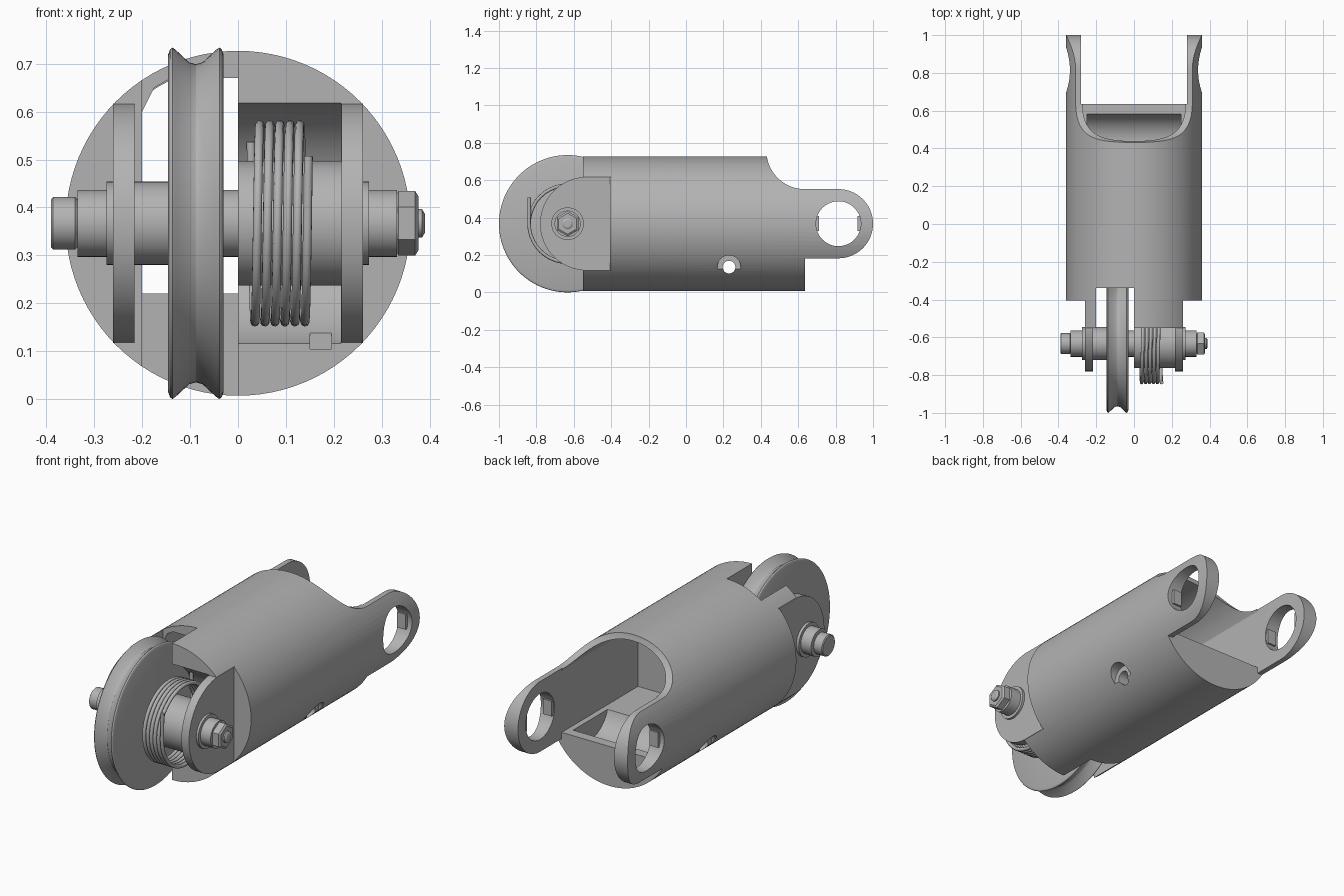
import bpy, bmesh
from math import sin, cos, pi

cube = bpy.data.objects.get("Cube")
if cube:
    bpy.data.objects.remove(cube, do_unlink=True)

ZC = 0.367          # height of the main axis
AY = -0.633         # axle position along the body
HY = 0.815          # clevis hole position along the body

metal = bpy.data.materials.new("grey metal")
metal.use_nodes = True
GREY = (0.45, 0.45, 0.45, 1)
metal.diffuse_color = GREY
metal.node_tree.nodes["Principled BSDF"].inputs["Base Color"].default_value = GREY


def add(name, bm):
    bmesh.ops.recalc_face_normals(bm, faces=bm.faces)
    mesh = bpy.data.meshes.new(name)
    bm.to_mesh(mesh)
    bm.free()
    mesh.materials.append(metal)
    ob = bpy.data.objects.new(name, mesh)
    bpy.context.collection.objects.link(ob)
    return ob


def arc(cy, cz, r, a0, a1, n):
    return [(cy + r * cos(a0 + (a1 - a0) * i / n),
             cz + r * sin(a0 + (a1 - a0) * i / n)) for i in range(n + 1)]


def circle(cy, cz, r, n=64):
    return arc(cy, cz, r, 0, 2 * pi, n)[:-1]


def prism(name, pts, lo, hi, axis="x"):
    """Extrude a (y, z) outline along x, or an (x, z) outline along y."""
    bm = bmesh.new()
    rings = []
    for t in (lo, hi):
        rings.append([bm.verts.new((t, p, z) if axis == "x" else (p, t, z))
                      for p, z in pts])
    a, b = rings
    bm.faces.new(a)
    bm.faces.new(b[::-1])
    for i in range(len(pts)):
        j = (i + 1) % len(pts)
        bm.faces.new((a[i], a[j], b[j], b[i]))
    return add(name, bm)


def box(name, x0, x1, y0, y1, z0, z1):
    return prism(name, [(y0, z0), (y1, z0), (y1, z1), (y0, z1)], x0, x1)


def lathe(name, profile, n=48):
    """Turn an (x, radius) profile about the axle."""
    bm = bmesh.new()
    rings = [[bm.verts.new((x, y, z)) for y, z in
              [(AY + r * sin(2 * pi * i / n), ZC + r * cos(2 * pi * i / n))
               for i in range(n)]] for x, r in profile]
    bm.faces.new(rings[0])
    bm.faces.new(rings[-1][::-1])
    for a, b in zip(rings, rings[1:]):
        for i in range(n):
            j = (i + 1) % n
            bm.faces.new((a[i], a[j], b[j], b[i]))
    return add(name, bm)


def boolean(ob, tool, op="DIFFERENCE"):
    mod = ob.modifiers.new("cut", "BOOLEAN")
    mod.operation, mod.solver, mod.object = op, "EXACT", tool
    dg = bpy.context.evaluated_depsgraph_get()
    mesh = bpy.data.meshes.new_from_object(ob.evaluated_get(dg))
    ob.modifiers.clear()
    ob.data = mesh
    bpy.data.objects.remove(tool, do_unlink=True)


# Body: side outline with two clevis arms, trimmed to a round bar
side = [(-0.55, -0.1), (0.635, -0.1), (0.635, ZC - 0.185)]
side += arc(HY, ZC, 0.185, -pi / 2, pi / 2, 32)
side += arc(0.635, 0.757, 0.205, -pi / 2, -pi, 20)
side += [(0.43, 0.85), (-0.55, 0.85)]
body = prism("body", side, -0.5, 0.5)
boolean(body, prism("t", circle(0, ZC, 0.36, 96), -0.8, 1.2, "y"), "INTERSECT")

# Rear cavity: round bore with flattened sides and floor
cavity = prism("t", circle(0, ZC, 0.33, 96), 0, 1.15, "y")
boolean(cavity, box("t", -0.28, 0.28, -0.1, 1.2, 0.215, 0.9), "INTERSECT")
boolean(body, cavity)
boolean(body, box("t", -0.28, 0.28, 0.635, 1.2, -0.1, 0.9))
boolean(body, prism("t", circle(0.44, 0.26, 0.15), -0.25, 0.25))

# Line passage, wheel slot and spring pocket at the front
passage = [(-0.2, 0.22), (0, 0.22), (0, 0.67), (-0.14, 0.67), (-0.175, 0.65), (-0.2, 0.6)]
boolean(body, prism("t", passage, -0.5, 0.1, "y"))
boolean(body, box("t", -0.2, 0, -0.8, -0.34, -0.2, 0.9))
boolean(body, prism("t", circle(AY, ZC, 0.265), -0.01, 0.215))
boolean(body, box("t", 0.15, 0.195, -0.7, -0.5, 0.105, 0.2))

# Mirrored cuts: front flats and clevis holes
for s in (-1, 1):
    lo, hi = sorted((s * 0.26, s * 0.5))
    boolean(body, box("t", lo, hi, -0.8, -0.405, -0.1, 0.9))
    lo, hi = sorted((s * 0.2, s * 0.5))
    boolean(body, prism("t", circle(HY, ZC, 0.12), lo, hi))
    lo, hi = sorted((s * 0.325, s * 0.5))
    boolean(body, prism("t", circle(0.23, 0.135, 0.063, 32), lo - 0.06 * (s > 0),
                        hi + 0.06 * (s < 0)))
boolean(body, prism("t", circle(0.23, 0.135, 0.034, 32), -0.5, 0.5))

parts = [body]

# Axle lugs and the small keys inside the clevis holes
lug = [(-0.4, ZC - 0.25)] + [(-0.4, ZC + 0.25)] + arc(-0.53, ZC, 0.25, pi / 2, 1.5 * pi, 40)
for side_name, s in (("right", -1), ("left", 1)):
    lo, hi = sorted((s * 0.216, s * 0.2605))
    parts.append(prism(side_name + "_axle_lug", lug, lo, hi))
    lo, hi = sorted((s * 0.285, s * 0.335))
    for end, e in (("front", -1), ("rear", 1)):
        y0, y1 = sorted((HY + e * 0.103, HY + e * 0.125))
        parts.append(box(f"{side_name}_{end}_key", lo, hi, y0, y1, ZC - 0.04, ZC + 0.04))

# Stepped axle with its pin head
parts.append(lathe("axle", [
    (-0.39, 0.05), (-0.386, 0.055), (-0.34, 0.055), (-0.335, 0.05), (-0.335, 0.07),
    (-0.275, 0.07), (-0.275, 0.087), (-0.14, 0.087), (-0.14, 0.07), (0.26, 0.07),
    (0.26, 0.087), (0.273, 0.087), (0.273, 0.07), (0.332, 0.07)]))

# Grooved wheel
parts.append(lathe("wheel", [
    (-0.146, 0.06), (-0.146, 0.352), (-0.142, 0.363), (-0.137, 0.367), (-0.13, 0.362),
    (-0.102, 0.336), (-0.088, 0.332), (-0.074, 0.336), (-0.046, 0.362), (-0.039, 0.367),
    (-0.034, 0.363), (-0.03, 0.352), (-0.03, 0.06)], 96))

# Spring spool
parts.append(lathe("spool", [(0, 0.06), (0, 0.13), (0.216, 0.13), (0.216, 0.06)], 64))

# Hex nut and threaded tip
parts.append(lathe("nut", [(0.33, 0.058), (0.335, 0.067), (0.37, 0.067), (0.377, 0.056)], 6))
parts.append(lathe("bolt_tip", [(0.37, 0.03), (0.384, 0.03), (0.39, 0.02)], 24))

# Coil spring with straight ends
turns, per, r = 5.5, 40, 0.206
path = [(0.027, AY + r, ZC + 0.17)]
for i in range(int(turns * per) + 1):
    a = pi + 2 * pi * i / per
    path.append((0.03 + 0.115 * i / (turns * per), AY - r * cos(a), ZC + r * sin(a)))
path.append((0.147, AY - r, ZC + 0.14))
curve = bpy.data.curves.new("spring", "CURVE")
curve.dimensions = "3D"
curve.bevel_depth = 0.0095
curve.bevel_resolution = 3
curve.use_fill_caps = True
spline = curve.splines.new("POLY")
spline.points.add(len(path) - 1)
for point, co in zip(spline.points, path):
    point.co = (*co, 1)
curve.materials.append(metal)
spring = bpy.data.objects.new("spring", curve)
bpy.context.collection.objects.link(spring)

# Smooth shading with sharp edges kept
bpy.ops.object.select_all(action="DESELECT")
for ob in parts:
    ob.select_set(True)
bpy.context.view_layer.objects.active = body
bpy.ops.object.shade_smooth_by_angle(angle=pi / 6)
